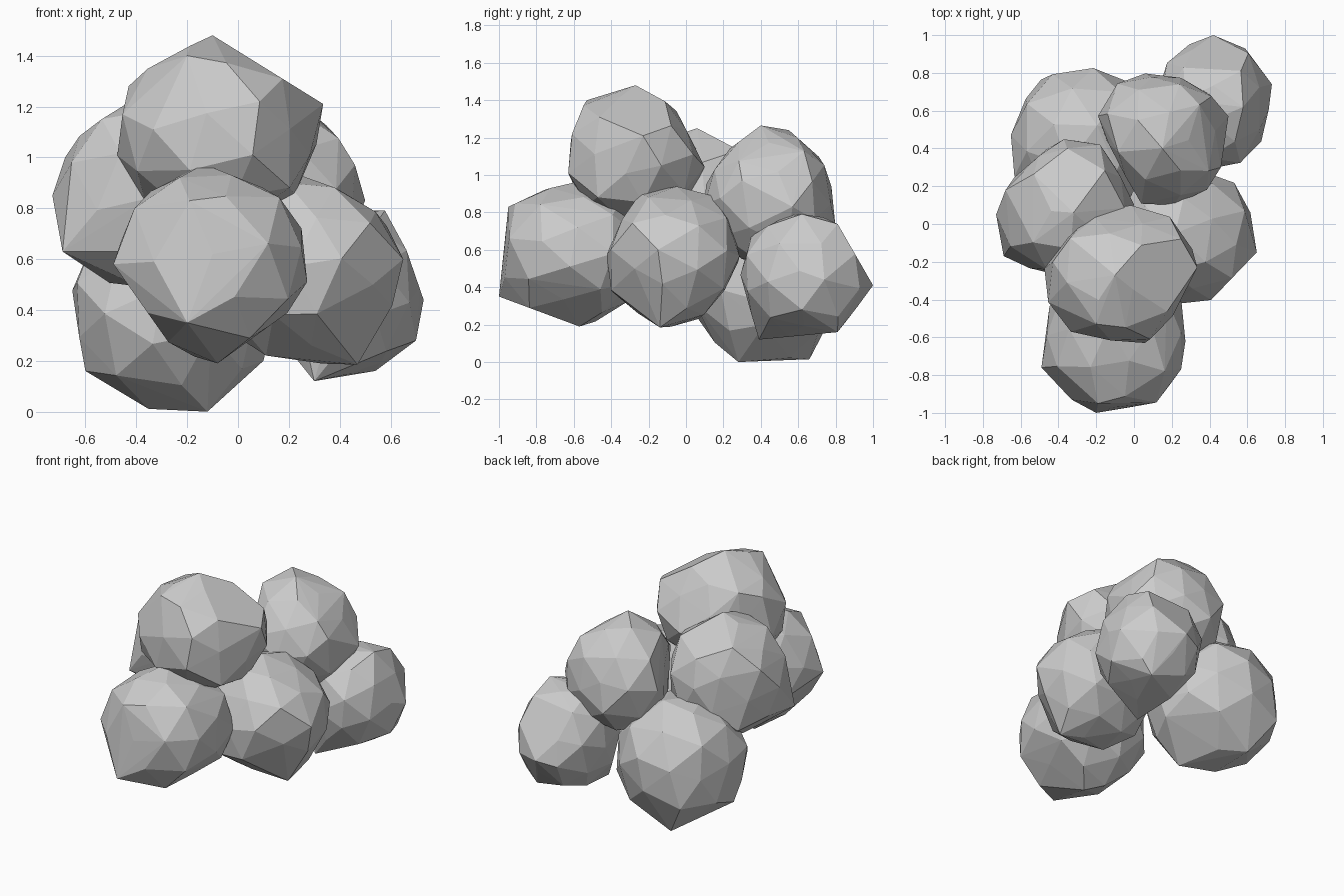
import bpy, bmesh, random
from mathutils import Vector, Euler

random.seed(7)
AXES = {"front": (0, 2), "right": (1, 2), "top": (0, 1)}


def trim(p, c, view, outline):
    """Push a point back inside each straight side of an outline seen in one view."""
    i, j = AXES[view]
    for (ax, az), (bx, bz) in zip(outline, outline[1:]):
        n = Vector((az - bz, bx - ax)).normalized()
        if n.dot((c[i] - ax, c[j] - az)) > 0:
            n = -n
        over = n.dot((p[i] - ax, p[j] - az))
        if over > 0:
            p[i] -= n.x * over
            p[j] -= n.y * over


def lump(name, low, high, corners, **outlines):
    """Faceted boulder filling a box: rough icosphere, trimmed flat, pulled out to a few corners."""
    lo, hi = Vector(low), Vector(high)
    c, r = (lo + hi) / 2, (hi - lo) / 2
    rot = Euler([random.uniform(0, 3) for _ in range(3)]).to_matrix()
    bm = bmesh.new()
    bmesh.ops.create_icosphere(bm, subdivisions=2, radius=1)
    points = []
    for v in bm.verts:
        d = (rot @ v.co).normalized() * random.uniform(1.0, 1.06)
        p = Vector([c[i] + max(-r[i], min(r[i], d[i] * r[i])) for i in range(3)])
        for _ in range(2):
            for view, outline in outlines.items():
                trim(p, c, view, outline)
        points.append(p)
    # each corner takes the place of the nearest point
    for q in map(Vector, corners):
        points.remove(min(points, key=lambda p: (p - q).length))
    points += map(Vector, corners)
    bm.clear()
    bmesh.ops.convex_hull(bm, input=[bm.verts.new(p) for p in points])
    bmesh.ops.delete(bm, geom=[v for v in bm.verts if not v.link_faces], context='VERTS')
    bmesh.ops.recalc_face_normals(bm, faces=bm.faces)
    me = bpy.data.meshes.new(name)
    bm.to_mesh(me)
    bm.free()
    bpy.context.collection.objects.link(bpy.data.objects.new(name, me))


# Lowest front lump
lump("front_lump", (-0.49, -1.0, 0.19), (0.30, -0.21, 0.98),
     [(-0.20, -1.0, 0.35), (-0.33, -0.93, 0.59), (-0.10, -0.97, 0.62),
      (-0.19, -0.95, 0.83), (-0.49, -0.76, 0.58), (-0.08, -0.57, 0.19)],
     front=[(-0.49, 0.58), (-0.42, 0.79), (-0.29, 0.92), (-0.15, 0.98), (0.15, 0.86), (0.30, 0.65),
            (0.30, 0.56), (0.21, 0.40), (-0.08, 0.19), (-0.25, 0.24), (-0.49, 0.58)],
     right=[(-0.57, 0.19), (-1.0, 0.35), (-0.95, 0.83), (-0.63, 0.98)],
     top=[(-0.49, -0.76), (-0.33, -0.94), (-0.2, -1.0), (0.11, -0.96), (0.30, -0.70)])

# Crowning lump
lump("top_lump", (-0.48, -0.65, 0.74), (0.335, 0.11, 1.48),
     [(-0.10, -0.27, 1.48), (0.335, -0.23, 1.21), (-0.20, -0.53, 1.40), (-0.43, -0.20, 1.28)],
     front=[(-0.45, 0.82), (-0.48, 1.05), (-0.43, 1.28), (-0.31, 1.39), (-0.10, 1.48),
            (0.335, 1.21), (0.33, 1.03), (0.22, 0.79)],
     right=[(-0.50, 0.81), (-0.65, 0.98), (-0.65, 1.21), (-0.53, 1.40), (-0.27, 1.48),
            (-0.07, 1.38), (0.11, 1.03)],
     top=[(-0.49, -0.21), (-0.20, 0.09), (0.21, 0.11), (0.33, -0.08), (0.335, -0.21),
          (0.18, -0.54), (0.03, -0.65), (-0.38, -0.56)])

# Right middle lump
lump("right_lump", (-0.10, -0.43, 0.185), (0.65, 0.30, 0.95),
     [(0.65, -0.15, 0.60), (0.47, -0.14, 0.185), (0.31, -0.40, 0.385), (0.14, -0.40, 0.38)],
     front=[(0.29, 0.93), (0.51, 0.81), (0.60, 0.74), (0.65, 0.59), (0.58, 0.31), (0.47, 0.18)],
     right=[(-0.14, 0.18), (-0.43, 0.38), (-0.43, 0.62), (-0.25, 0.91), (0.03, 0.95), (0.14, 0.93),
            (0.30, 0.65), (0.27, 0.46), (0.06, 0.21), (-0.14, 0.18)],
     top=[(0.51, 0.30), (0.61, 0.10), (0.65, -0.15), (0.41, -0.40)])

# Back right lump
lump("back_right_lump", (0.12, 0.29, 0.13), (0.73, 1.0, 0.82),
     [(0.42, 1.0, 0.41), (0.73, 0.74, 0.44), (0.70, 0.62, 0.28), (0.30, 0.39, 0.12), (0.54, 0.81, 0.16)],
     front=[(0.63, 0.73), (0.73, 0.44), (0.70, 0.28), (0.54, 0.18), (0.30, 0.11), (0.14, 0.20)],
     right=[(0.30, 0.64), (0.45, 0.74), (0.63, 0.82), (0.81, 0.74), (1.0, 0.41), (0.81, 0.15)],
     top=[(0.12, 0.82), (0.19, 0.94), (0.42, 1.0), (0.61, 0.92), (0.73, 0.74), (0.71, 0.50),
          (0.62, 0.32)])

# Back upper lump
lump("back_upper_lump", (-0.20, 0.10, 0.53), (0.505, 0.82, 1.265),
     [(0.15, 0.40, 1.265), (0.02, 0.55, 1.24), (0.50, 0.57, 0.83), (0.46, 0.30, 0.97)],
     front=[(0.33, 1.14), (0.38, 1.10), (0.47, 0.95), (0.505, 0.82)],
     right=[(0.10, 0.95), (0.22, 1.13), (0.40, 1.265), (0.55, 1.24), (0.73, 1.08), (0.81, 0.84)],
     top=[(-0.07, 0.30), (-0.20, 0.55), (-0.11, 0.76), (0.16, 0.82), (0.39, 0.70), (0.50, 0.57),
          (0.46, 0.29), (0.33, 0.10)])

# Left upper lump
lump("left_lump", (-0.73, -0.28, 0.48), (0.0, 0.47, 1.25),
     [(-0.73, 0.05, 0.85), (-0.69, -0.17, 0.63), (-0.68, 0.18, 1.0), (-0.32, 0.06, 1.25)],
     front=[(-0.44, 1.21), (-0.51, 1.18), (-0.64, 1.07), (-0.73, 0.85), (-0.69, 0.63), (-0.48, 0.49)],
     right=[(0.06, 1.25), (0.25, 1.15)],
     top=[(-0.48, -0.29), (-0.69, -0.17), (-0.73, 0.06), (-0.71, 0.18), (-0.40, 0.45), (-0.18, 0.44),
          (-0.03, 0.18)])

# Back left base lump, resting on the ground
lump("base_lump", (-0.68, 0.03, 0.0), (0.13, 0.84, 0.80),
     [(-0.12, 0.28, 0.0), (-0.35, 0.66, 0.015), (-0.60, 0.35, 0.16), (0.10, 0.42, 0.20)],
     front=[(-0.675, 0.57), (-0.60, 0.16), (-0.35, 0.01), (-0.12, 0.0), (0.10, 0.19)],
     right=[(0.06, 0.21), (0.22, 0.03), (0.29, 0.0), (0.65, 0.03), (0.72, 0.15)],
     top=[(-0.675, 0.40), (-0.60, 0.63), (-0.48, 0.78), (-0.25, 0.84), (-0.10, 0.78)])
